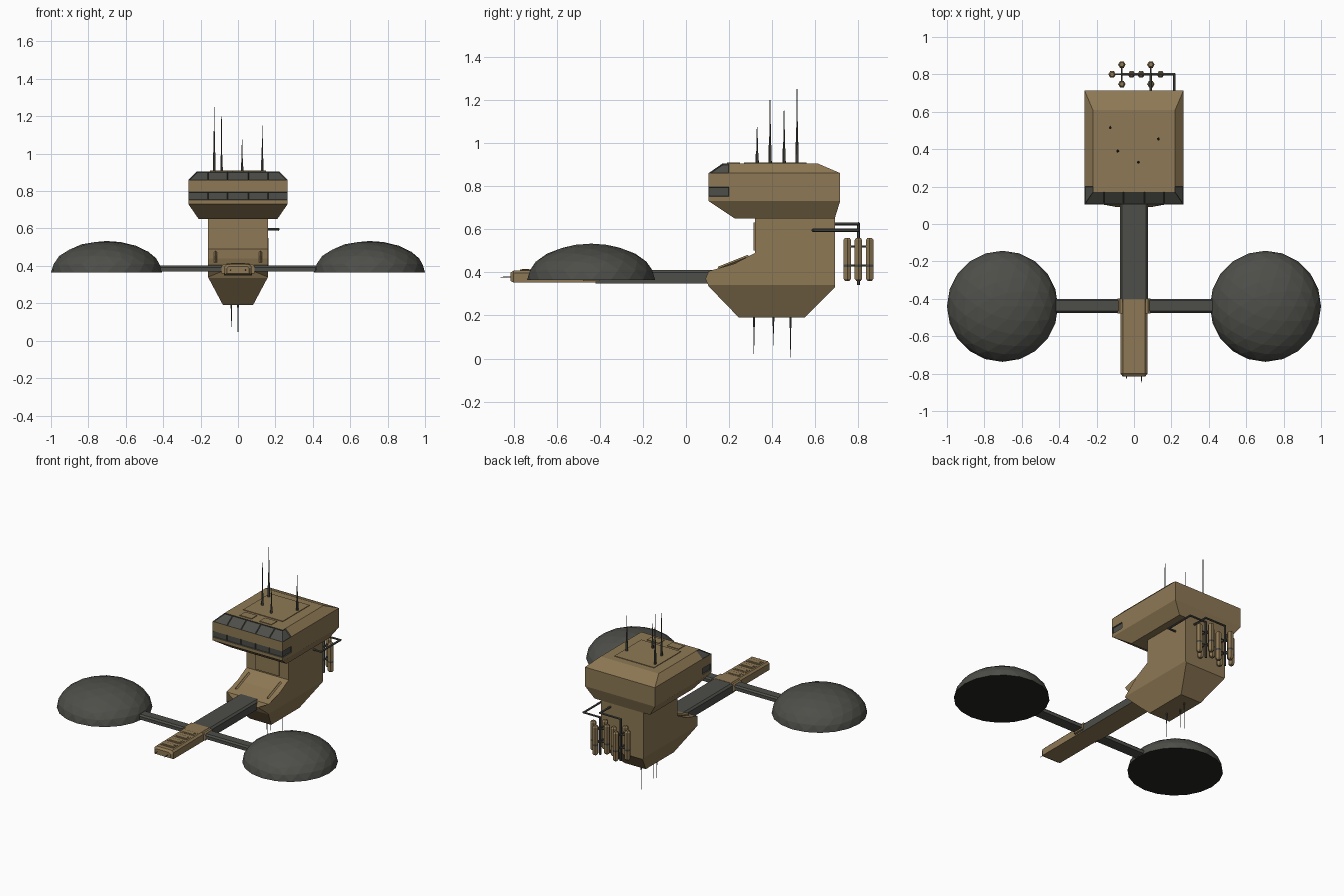
import bpy, bmesh, math
from mathutils import Vector, Matrix

if "Cube" in bpy.data.objects:
    bpy.data.objects.remove(bpy.data.objects["Cube"])


def mat(name, r, g, b):
    m = bpy.data.materials.new(name)
    m.diffuse_color = (r, g, b, 1)
    m.use_nodes = True
    m.node_tree.nodes["Principled BSDF"].inputs["Base Color"].default_value = m.diffuse_color
    return m


BROWN = mat("tan hull", 0.27, 0.19, 0.09)
GREY = mat("dark grey", 0.075, 0.076, 0.066)
BLACK = mat("near black", 0.018, 0.018, 0.016)


def finish(name, bm, *mats):
    bmesh.ops.recalc_face_normals(bm, faces=bm.faces)
    me = bpy.data.meshes.new(name)
    bm.to_mesh(me)
    bm.free()
    for m in mats:
        me.materials.append(m)
    ob = bpy.data.objects.new(name, me)
    bpy.context.collection.objects.link(ob)
    return ob


def loft(rings, bm=None):
    """Skin equal-length rings of points and cap both ends."""
    bm = bm or bmesh.new()
    vs = [[bm.verts.new(p) for p in r] for r in rings]
    n = len(vs[0])
    for a, b in zip(vs, vs[1:]):
        for i in range(n):
            bm.faces.new((a[i], a[(i + 1) % n], b[(i + 1) % n], b[i]))
    bm.faces.new(vs[0])
    bm.faces.new(vs[-1])
    return bm


def cut(bm, co, no, **kw):
    return bmesh.ops.bisect_plane(bm, geom=bm.verts[:] + bm.edges[:] + bm.faces[:],
                                  plane_co=co, plane_no=no, **kw)


def rect(z, hx, y0, y1):
    return [(-hx, y0, z), (hx, y0, z), (hx, y1, z), (-hx, y1, z)]


def box(name, x, y, z, m):
    bm = loft([rect(z[0], 1, *y), rect(z[1], 1, *y)])
    for v in bm.verts:
        v.co.x = x[0] if v.co.x < 0 else x[1]
    return finish(name, bm, m)


def tube(bm, a, b, r0, r1, n=6):
    a, b = Vector(a), Vector(b)
    rot = (b - a).to_track_quat('Z', 'Y').to_matrix().to_4x4()
    bmesh.ops.create_cone(bm, cap_ends=True, segments=n, radius1=r0, radius2=r1,
                          depth=(b - a).length, matrix=Matrix.Translation((a + b) / 2) @ rot)


# Command head, with windows cut around its front
bm = loft([rect(0.65, 0.21, 0.225, 0.69), rect(0.73, 0.265, 0.105, 0.715),
           rect(0.86, 0.265, 0.105, 0.715), rect(0.905, 0.22, 0.17, 0.61)])
for z in (0.752, 0.795):
    cut(bm, (0, 0, z), (0, 0, 1))
cut(bm, (0, 0.2, 0), (0, 1, 0))
for x in (-0.16, -0.055, 0.055, 0.16):
    cut(bm, (x, 0, 0), (1, 0, 0))
bmesh.ops.recalc_face_normals(bm, faces=bm.faces)
glass = []
for f in bm.faces:
    c = f.calc_center_median()
    if c.y < 0.2 and abs(f.normal.z) < 0.95 and (0.755 < c.z < 0.79 or c.z > 0.865):
        f.material_index = 1
        glass.append(f)
bmesh.ops.inset_individual(bm, faces=glass, thickness=0.004, depth=-0.006)
finish("command_head", bm, BROWN, GREY)

# Roof panels
box("roof_panel", (-0.15, 0.15), (0.27, 0.56), (0.9, 0.909), BROWN)
for s in (-1, 1):
    box("roof_hatch", sorted((s * 0.03, s * 0.12)), (0.19, 0.25), (0.9, 0.909), BROWN)

# Neck and lower hull from a side profile, tapered in width toward the keel
prof = [(0.32, 0.66), (0.32, 0.49), (0.225, 0.44), (0.105, 0.405), (0.09, 0.37), (0.105, 0.335),
        (0.245, 0.19), (0.55, 0.19), (0.69, 0.33), (0.69, 0.66)]
bm = loft([[(s * 0.16, y, z) for y, z in prof] for s in (-1, 1)])
cut(bm, (0, 0, 0.34), (0, 0, 1))
for v in bm.verts:
    if v.co.z < 0.34:
        v.co.x *= 0.5 + 0.5 * (v.co.z - 0.19) / 0.15
    if v.co.y < 0.1:
        v.co.x *= 0.55
finish("neck_hull", bm, BROWN)
box("neck_front_panel", (-0.09, 0.09), (0.313, 0.33), (0.5, 0.63), BROWN)
for s in (-1, 1):
    # Raised strips on the sloping shoulder of the hull
    bm = bmesh.new()
    tube(bm, (s * 0.12, 0.15, 0.418), (s * 0.12, 0.29, 0.474), 0.008, 0.008, 4)
    finish("shoulder_strip", bm, BROWN)


# Boom: chamfered section, grey with a tan underside
def section(y, hx, z0, z1, c=0.012):
    return [(-hx, y, z0), (hx, y, z0), (hx, y, z1 - c), (hx - c, y, z1),
            (c - hx, y, z1), (-hx, y, z1 - c)]


bm = loft([section(-0.42, 0.075, 0.348, 0.41), section(0.16, 0.075, 0.348, 0.41)])
bmesh.ops.recalc_face_normals(bm, faces=bm.faces)
for f in bm.faces:
    f.material_index = int(f.normal.z < -0.9)
finish("boom", bm, GREY, BROWN)
finish("boom_tip", loft([section(-0.815, 0.06, 0.36, 0.397), section(-0.8, 0.072, 0.352, 0.408),
                         section(-0.40, 0.072, 0.352, 0.412)]), BROWN)
finish("arm_junction", loft([section(-0.478, 0.087, 0.36, 0.41),
                             section(-0.398, 0.087, 0.36, 0.41)]), BROWN)
for i in range(4):
    y = -0.77 + i * 0.072
    box("tip_hatch_frame", (-0.048, 0.048), (y, y + 0.05), (0.4, 0.412), BROWN)
    box("tip_hatch", (-0.038, 0.038), (y + 0.009, y + 0.041), (0.4, 0.415), BROWN)

# Cross arm
bm = loft([[(x, -0.475, 0.37), (x, -0.40, 0.37), (x, -0.40, 0.392), (x, -0.41, 0.402),
            (x, -0.465, 0.402), (x, -0.475, 0.392)] for x in (-0.5, 0.5)])
finish("cross_arm", bm, GREY)

# Side domes with dark undersides
for side, s in (("left", -1), ("right", 1)):
    bm = bmesh.new()
    bmesh.ops.create_icosphere(bm, subdivisions=3, radius=1)
    r = cut(bm, (0, 0, 0), (0, 0, -1), clear_outer=True)
    rim = [e for e in bm.edges if e.is_boundary]
    bmesh.ops.holes_fill(bm, edges=rim)
    for f in bm.faces:
        f.material_index = int(abs(f.calc_center_median().z) < 1e-4)
    for v in bm.verts:
        v.co = (s * 0.703 + v.co.x * 0.297, -0.44 + v.co.y * 0.297, 0.365 + v.co.z * 0.168)
    finish(side + "_dome", bm, GREY, BLACK)

# Antennas: base, then a thin tapering mast
masts = [(-0.127, 0.515, 0.9, 1.25), (-0.088, 0.39, 0.9, 1.2), (0.022, 0.33, 0.9, 1.075),
         (0.13, 0.455, 0.9, 1.15), (0, 0.315, 0.2, 0.02), (-0.035, 0.405, 0.2, 0.06),
         (0, 0.485, 0.2, 0.005)]
for x, y, z0, z1 in masts:
    bm = bmesh.new()
    r = 0.008 if z1 > z0 else 0.005
    mid = z0 + (z1 - z0) * 0.3
    tube(bm, (x, y, z0), (x, y, mid), r, r * 0.8)
    tube(bm, (x, y, mid), (x, y, z1), r * 0.55, r * 0.2)
    finish("antenna", bm, GREY)
for x in (-0.04, 0.04):
    bm = bmesh.new()
    tube(bm, (x, -0.8, 0.378), (x, -0.86 if x > 0 else -0.835, 0.378), 0.003, 0.001)
    finish("probe", bm, GREY)


# Rear pipes
def pipe(name, pts, r=0.007):
    bm = bmesh.new()
    for a, b in zip(pts, pts[1:]):
        tube(bm, a, b, r, r)
    for p in pts[1:-1]:
        bmesh.ops.create_icosphere(bm, subdivisions=1, radius=r * 1.2, matrix=Matrix.Translation(p))
    finish(name, bm, GREY)


pipe("outer_pipe", [(0.15, 0.59, 0.595), (0.215, 0.59, 0.595), (0.215, 0.8, 0.595),
                    (0.09, 0.8, 0.595), (0.09, 0.8, 0.34)])
pipe("inner_pipe", [(0.09, 0.68, 0.625), (0.09, 0.8, 0.625), (-0.065, 0.8, 0.625),
                    (-0.065, 0.8, 0.34)])

# Two clusters of four hexagonal tanks, joined by spokes
for cx in (-0.065, 0.09):
    for k in range(4):
        dx, dy = ((0.052, 0), (0, 0.052), (-0.052, 0), (0, -0.052))[k]
        x, y = cx + dx, 0.8 + dy
        bm = loft([[(x + r * math.cos(t * math.pi / 3), y + r * math.sin(t * math.pi / 3), z)
                    for t in range(6)] for z, r in
                   ((0.36, 0.012), (0.37, 0.02), (0.425, 0.02), (0.437, 0.02),
                    (0.55, 0.02), (0.56, 0.012))])
        for f in bm.faces:
            f.material_index = int(0.427 < f.calc_center_median().z < 0.435)
        finish("tank", bm, BROWN, GREY)
        for z in (0.431, 0.52):
            bm = bmesh.new()
            tube(bm, (cx, 0.8, z), (x, y, z), 0.005, 0.005)
            finish("tank_spoke", bm, GREY)
